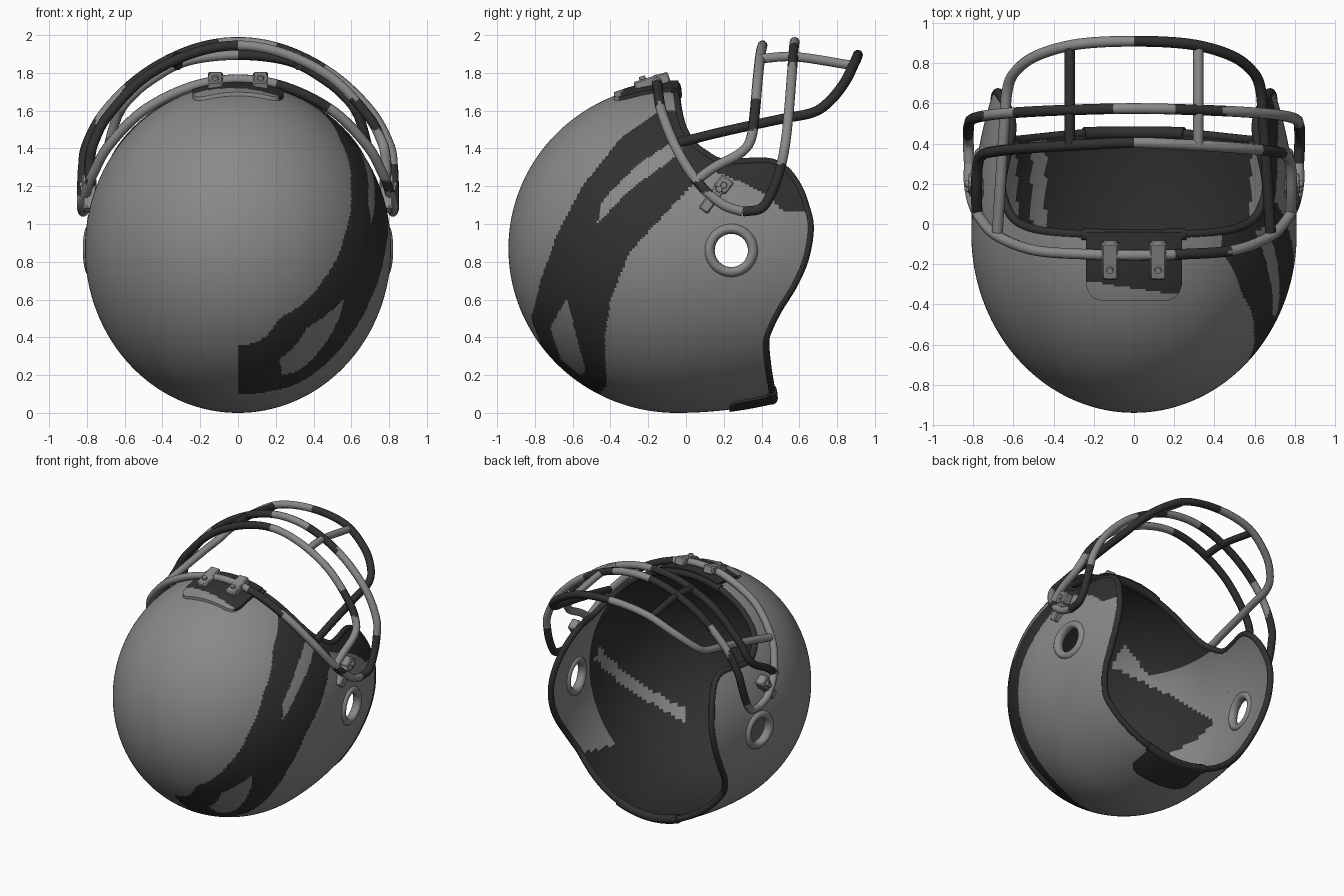
import bpy, bmesh, math
from mathutils import Vector, Matrix

if "Cube" in bpy.data.objects:
    bpy.data.objects.remove(bpy.data.objects["Cube"])

def material(name, v):
    m = bpy.data.materials.new(name)
    m.diffuse_color = (v, v, v, 1)
    m.use_nodes = True
    m.node_tree.nodes["Principled BSDF"].inputs["Base Color"].default_value = m.diffuse_color
    return m

LIGHT, DARK = material("mid_grey", 0.25), material("charcoal", 0.03)
CY, CZ = -0.05, 0.87                      # shell centre
RX, RB, RF, RZ = 0.81, 0.89, 1.41, 0.87   # half-axes: width, crown, neck, height

def ry(y):
    return RB if y < CY else RF

def shell_x(y, z, k=1.0):
    v = k * k - ((y - CY) / ry(y)) ** 2 - ((z - CZ) / RZ) ** 2
    return RX * math.sqrt(v) if v > 0 else None

def add(name, mesh, rule=None, mat=0):
    """Link a mesh; rule(face centre) is true where the face is dark."""
    mesh.materials.clear()
    mesh.materials.append(LIGHT)
    mesh.materials.append(DARK)
    ob = bpy.data.objects.new(name, mesh)
    bpy.context.collection.objects.link(ob)
    for p in mesh.polygons:
        p.material_index = int(bool(rule(p.center))) if rule else mat
    return ob

def from_bm(name, bm, rule=None, mat=0):
    me = bpy.data.meshes.new(name)
    bm.to_mesh(me)
    bm.free()
    return add(name, me, rule, mat)

def spline(pts, n=10):
    """Catmull-Rom curve through the points."""
    P = [Vector(p) for p in pts]
    P = [2 * P[0] - P[1]] + P + [2 * P[-1] - P[-2]]
    out = []
    for a, b, c, d in zip(P, P[1:], P[2:], P[3:]):
        for i in range(n):
            t = i / n
            out.append(0.5 * (2 * b + (c - a) * t + (2 * a - 5 * b + 4 * c - d) * t * t
                              + (3 * b - a - 3 * c + d) * t ** 3))
    return out + [P[-2]]

def tube(name, pts, r, rule=None, mat=0, cyclic=False):
    cu = bpy.data.curves.new(name, 'CURVE')
    cu.dimensions = '3D'
    cu.bevel_depth, cu.bevel_resolution, cu.use_fill_caps = r, 3, True
    s = cu.splines.new('POLY')
    s.points.add(len(pts) - 1)
    for q, p in zip(s.points, pts):
        q.co = (*p, 1)
    s.use_cyclic_u = cyclic
    ob = bpy.data.objects.new(name, cu)
    bpy.context.collection.objects.link(ob)
    me = bpy.data.meshes.new_from_object(ob.evaluated_get(bpy.context.evaluated_depsgraph_get()))
    bpy.data.objects.remove(ob)
    return add(name, me, rule, mat)

def arch(pts):
    """Smooth full arch from its right half, given in order towards x = 0."""
    return spline(pts + [(-x, y, z) for x, y, z in reversed(pts[:-1])])

def inside(poly, y, z):
    hit = False
    for (a, b), (c, d) in zip(poly, poly[1:] + poly[:1]):
        if (b > z) != (d > z) and y < a + (z - b) * (c - a) / (d - b):
            hit = not hit
    return hit

# Shell: outer and inner ellipsoid, opened by a side profile and ear holes
bm = bmesh.new()
for segs, rows, k in ((400, 220, 1.0), (160, 90, 0.962)):
    old = set(bm.verts)
    new = bmesh.ops.create_uvsphere(bm, u_segments=segs, v_segments=rows, radius=k)['verts']
    if k < 1:
        bmesh.ops.reverse_faces(bm, faces=[f for f in bm.faces if f.verts[0] not in old])
    for v in new:
        v.co = (v.co.x * RX, CY + v.co.y * (RB if v.co.y < 0 else RF), CZ + v.co.z * RZ)
shell = from_bm("helmet_shell", bm)

edge = [p.to_2d() for p in spline([(y, z, 0) for y, z in (
    (-.06, 1.8), (-.055, 1.7), (-.03, 1.55), (.02, 1.44), (.1, 1.37), (.2, 1.325), (.42, 1.33),
    (.52, 1.29), (.59, 1.2), (.63, 1.1), (.655, .98), (.63, .82), (.57, .68), (.49, .55),
    (.44, .45), (.42, .38), (.43, .25), (.45, .12), (.46, 0))], 200)]
bm = bmesh.new()
loop = [tuple(p) for p in edge[::40]] + [(.46, -.3), (2, -.3), (2, 2.5), (-.06, 2.5)]
f = bm.faces.new([bm.verts.new((-1.2, y, z)) for y, z in loop])
g = bmesh.ops.extrude_face_region(bm, geom=[f])['geom']
bmesh.ops.translate(bm, vec=(2.4, 0, 0), verts=[v for v in g if isinstance(v, bmesh.types.BMVert)])
bmesh.ops.recalc_face_normals(bm, faces=bm.faces)
cutters = [from_bm("opening_cutter", bm)]
bm = bmesh.new()
bmesh.ops.create_cone(bm, cap_ends=True, segments=40, radius1=.094, radius2=.094, depth=2.4,
                      matrix=Matrix.Translation((0, .24, .86)) @ Matrix.Rotation(math.pi / 2, 4, 'Y'))
cutters.append(from_bm("ear_cutter", bm))
bpy.context.view_layer.objects.active = shell
for c in cutters:
    c.hide_render = True
    m = shell.modifiers.new("cut", 'BOOLEAN')
    m.operation, m.solver, m.object = 'DIFFERENCE', 'EXACT', c
    bpy.ops.object.modifier_apply(modifier=m.name)
    bpy.data.objects.remove(c)

# Painted stripe on the right side with two slits, jaw patch, and inner patches
stripe = [(-.14, 1.6), (-.35, 1.45), (-.55, 1.2), (-.68, .95), (-.77, .7), (-.82, .5), (-.765, .35),
          (-.9, .3), (-.6, 0), (-.46, .1), (-.42, .15), (-.43, .4), (-.4, .6), (-.3, .85),
          (-.05, 1.12), (.1, 1.27), (.15, 1.4), (0, 1.6)]
slits = [[(-.03, 1.46), (-.25, 1.32), (-.44, 1.13), (-.47, 1.0), (-.3, 1.18), (-.02, 1.38)],
         [(-.63, .61), (-.72, .45), (-.66, .28), (-.56, .2), (-.53, .22), (-.58, .4)]]
jaw = [(.15, 1.4), (.5, 1.4), (.7, 1.06), (.52, 1.07), (.4, 1.17), (.25, 1.24), (.1, 1.3)]
blade = [(-.06, .93), (-.19, .86), (-.45, .8), (-.3, .3), (-.05, 0), (-1, 0), (-1, 1.75), (-.56, 1.38)]
inner_slit = [(-.05, .97), (-.02, .88), (-.54, .31), (-.58, .39)]

def shell_rule(c):
    k = math.sqrt((c.x / RX) ** 2 + ((c.y - CY) / ry(c.y)) ** 2 + ((c.z - CZ) / RZ) ** 2)
    if k < .975:
        if c.x > 0:
            return not inside(inner_slit, c.y, c.z) and (c.x < .58 or c.y < .05)
        if c.y > -.05 and c.z < CZ:
            return c.x > -.58 and not -.51 < c.x < -.44
        return inside(blade, c.y, c.z) or (c.z > 1.36 and c.y > -.46) or c.x > -.3
    if c.x < 0:
        return False
    return (inside(jaw, c.y, c.z) or inside(stripe, c.y, c.z)
            and not any(inside(s, c.y, c.z) for s in slits))

for p in shell.data.polygons:
    p.material_index = int(shell_rule(p.center))

# Rubber trim round the opening, thicker at brow and neck
right = []
for y, z in edge:
    x = shell_x(y, z, .982)
    if x is not None:
        q = Vector((x, y, z))
        if not right or (q - right[-1]).length > .02:
            right.append(q)
rim = right + [Vector((-p.x, p.y, p.z)) for p in reversed(right)]
tube("edge_trim", rim, .022, mat=1, cyclic=True)
for name, top in (("brow_roll", True), ("neck_roll", False)):
    part = sorted((p for p in rim if abs(p.x) < .26 and (p.z > CZ) == top), key=lambda p: p.x)
    tube(name, part, .032, mat=1)

# Bumper plates that follow the shell
def patch(name, width, y0, y1, sign, off, rule=None, mat=0):
    bm, rows = bmesh.new(), []
    for j in range(31):
        y = y0 + (y1 - y0) * j / 30
        w, row = width(j / 30), []
        for i in range(25):
            x = w * (i / 12 - 1)
            h = RZ * math.sqrt(1 - (x / RX) ** 2 - ((y - CY) / ry(y)) ** 2)
            row.append((bm.verts.new((x, y, CZ + sign * (h + off))),
                        bm.verts.new((x, y, CZ + sign * (h - .01)))))
        rows.append(row)
    for k in (0, 1):
        for a, b in zip(rows, rows[1:]):
            for i in range(24):
                bm.faces.new((a[i][k], a[i + 1][k], b[i + 1][k], b[i][k]))
    ring = (rows[0] + [r[-1] for r in rows[1:]] + rows[-1][-2::-1] + [r[0] for r in rows[-2:0:-1]])
    for a, b in zip(ring, ring[1:] + ring[:1]):
        bm.faces.new((a[0], b[0], b[1], a[1]))
    bmesh.ops.recalc_face_normals(bm, faces=bm.faces)
    return from_bm(name, bm, rule, mat)

def corner(t):
    return .17 + .07 * math.sqrt(1 - (1 - min(t / .3, 1)) ** 2)

patch("brow_bumper", corner, -.38, -.04, 1, .02, rule=lambda c: c.y > -.32 - .15 * c.x)
patch("neck_bumper", corner, .23, .46, -1, .012, mat=1)

# Flared ear hole rims, standing out on both sides of the shell
for s in (-1, 1):
    bm = bmesh.new()
    rings = []
    for i in range(40):
        a = math.tau * i / 40
        ring = []
        for j in range(16):
            b = math.tau * j / 16
            r = .116 + .028 * math.cos(b)
            y, z = .24 + r * math.cos(a), .86 + r * math.sin(a)
            ring.append(bm.verts.new((s * (shell_x(y, z) - .016 + .034 * math.sin(b)), y, z)))
        rings.append(ring)
    for a, b in zip(rings, rings[1:] + rings[:1]):
        for j in range(16):
            bm.faces.new((a[j], b[j], b[j - 1], a[j - 1]))
    bmesh.ops.recalc_face_normals(bm, faces=bm.faces)
    from_bm("ear_rim", bm)

# Face guard bars
R = .027
tube("brow_bar", arch([(.82, .3, 1.065), (.82, .2, 1.1), (.8, .1, 1.18), (.76, .02, 1.28), (.68, -.06, 1.42),
                       (.5, -.13, 1.6), (.25, -.15, 1.725), (0, -.155, 1.765)]), R,
     lambda c: .2 < c.x < .48 or (c.x > .6 and 1.17 < c.z < 1.23))
tube("middle_bar", arch([(.82, .3, 1.065), (.825, .4, 1.085), (.825, .46, 1.18), (.82, .5, 1.3),
                         (.8, .525, 1.42), (.7, .545, 1.6), (.5, .56, 1.79), (.25, .57, 1.92), (0, .575, 1.963)]), R,
     lambda c: (c.z < 1.32 or .2 < c.x < .45) if c.x > 0
     else (c.x < -.1 and c.z > 1.15 and not -.75 < c.x < -.6))
tube("upper_bar", arch([(.78, .04, 1.22), (.785, .15, 1.3), (.78, .28, 1.37), (.76, .34, 1.44), (.69, .362, 1.57),
                        (.5, .38, 1.77), (.25, .395, 1.9), (0, .405, 1.945)]), R,
     lambda c: c.x < 0 or 1.5 < c.z < 1.66)
tube("chin_bar", arch([(.68, -.04, 1.43), (.665, .2, 1.49), (.645, .5, 1.555), (.63, .67, 1.59), (.59, .76, 1.65),
                       (.48, .84, 1.75), (.28, .895, 1.86), (0, .91, 1.895)]), R, lambda c: c.x > 0)
for s, m in ((-1, 1), (1, 0)):
    tube("link_bar", spline([(s * .32, .39, 1.875), (s * .32, .58, 1.885), (s * .32, .88, 1.84)]), .026, mat=m)

# Clips and bolts
def clip(name, loc, size, tilt, bolt_at, bolt_axis):
    bm = bmesh.new()
    bmesh.ops.create_cube(bm, matrix=Matrix.Translation(loc) @ Matrix.Rotation(tilt, 4, 'X')
                          @ Matrix.Diagonal((*size, 1)))
    bmesh.ops.bevel(bm, geom=bm.edges[:], offset=.008, segments=1, affect='EDGES')
    bmesh.ops.create_cone(bm, cap_ends=True, segments=12, radius1=.02, radius2=.016, depth=.03,
                          matrix=Matrix.Translation(bolt_at)
                          @ Vector((0, 0, 1)).rotation_difference(Vector(bolt_axis)).to_matrix().to_4x4())
    from_bm(name, bm)

for s in (-1, 1):
    clip("brow_clip", (s * .12, -.18, 1.75), (.08, .19, .06), .3,
         (s * .12, -.23, 1.768), (0, -.3, 1))
    clip("side_clip", (s * .785, .15, 1.15), (.07, .2, .06), .92, (s * .82, .175, 1.185), (s, 0, 0))
    clip("side_clip_head", (s * .79, .2, 1.21), (.07, .08, .08), .92, (s * .825, .2, 1.205), (s, 0, 0))

bpy.ops.object.select_all(action='SELECT')
bpy.ops.object.shade_smooth_by_angle(angle=math.radians(40))
